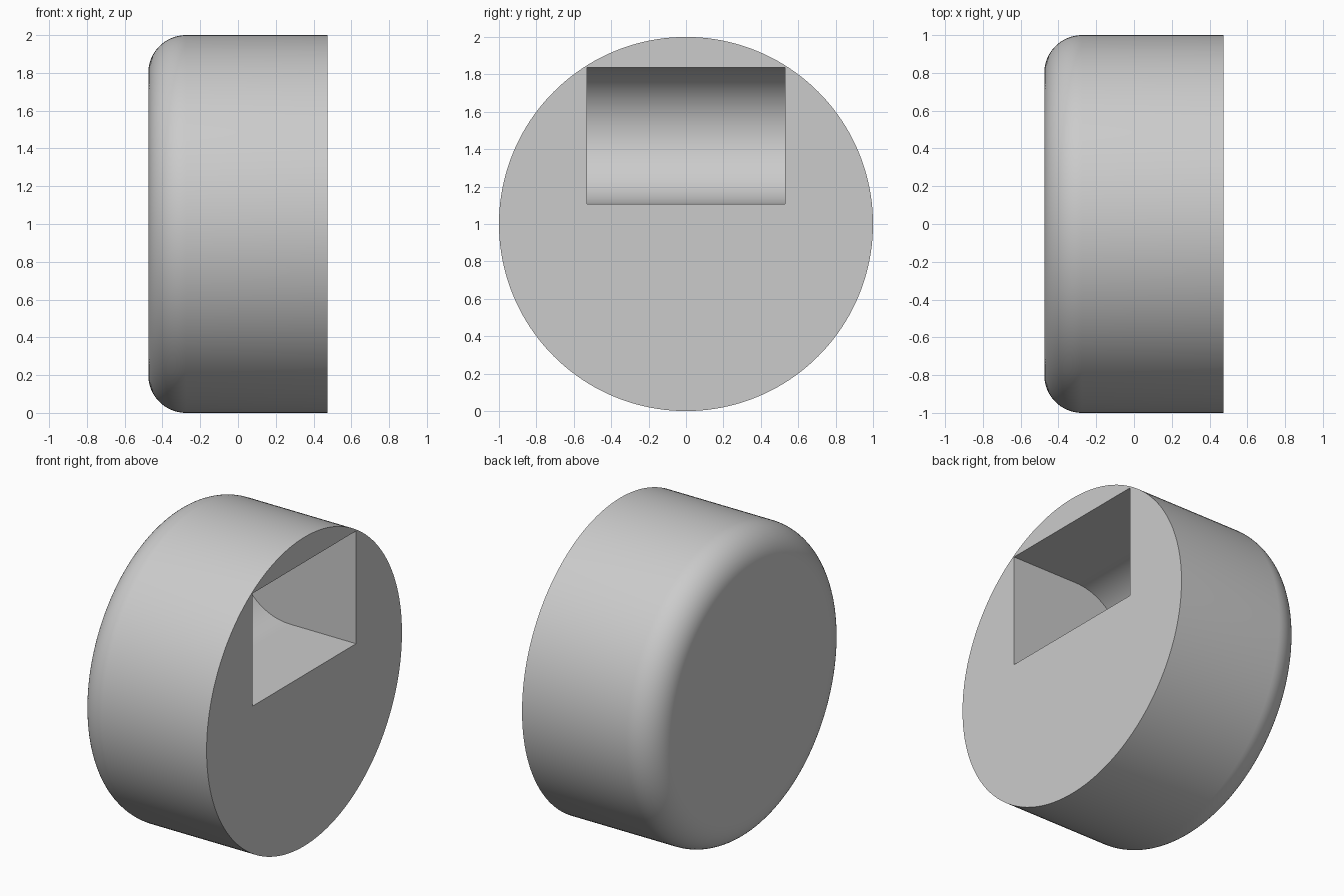
import bpy, bmesh, math

if "Cube" in bpy.data.objects:
    bpy.data.objects.remove(bpy.data.objects["Cube"])

HALF, RAD, FILLET = 0.475, 1.0, 0.2
SEG = 160

grey = bpy.data.materials.new("plain grey")
grey.diffuse_color = (0.6, 0.6, 0.6, 1)
grey.use_nodes = True
grey.node_tree.nodes["Principled BSDF"].inputs["Base Color"].default_value = grey.diffuse_color


def make_object(name, bm):
    bmesh.ops.recalc_face_normals(bm, faces=bm.faces)
    mesh = bpy.data.meshes.new(name)
    bm.to_mesh(mesh)
    bm.free()
    mesh.materials.append(grey)
    obj = bpy.data.objects.new(name, mesh)
    bpy.context.collection.objects.link(obj)
    return obj


def loft(name, rings):
    """Skin a list of closed point loops and cap both ends."""
    bm = bmesh.new()
    loops = [[bm.verts.new(p) for p in ring] for ring in rings]
    n = len(loops[0])
    for a, b in zip(loops, loops[1:]):
        for i in range(n):
            j = (i + 1) % n
            bm.faces.new((a[i], a[j], b[j], b[i]))
    bm.faces.new(loops[0])
    bm.faces.new(loops[-1])
    return make_object(name, bm)


# round body lying along x, with one rounded rim
angles = [math.pi / 2 * k / 16 for k in range(17)]
profile = [(-HALF + FILLET * (1 - math.cos(a)), RAD - FILLET * (1 - math.sin(a)))
           for a in angles] + [(HALF, RAD)]
body = loft("round_body", [
    [(x, r * math.sin(2 * math.pi * i / SEG), 1 + r * math.cos(2 * math.pi * i / SEG))
     for i in range(SEG)] for x, r in profile])

# slot with a half-round back, cut into the flat face
Z0, Z1, W = 1.108, 1.838, 0.53
r, zc = (Z1 - Z0) / 2, (Z0 + Z1) / 2
arc = [math.pi * k / 48 for k in range(49)]
outline = [(0.7, Z1)] + [(-r * math.sin(a), zc + r * math.cos(a)) for a in arc] + [(0.7, Z0)]
cutter = loft("slot_cutter", [[(x, y, z) for x, z in outline] for y in (-W, W)])
cutter.hide_render = True

cut = body.modifiers.new("slot", 'BOOLEAN')
cut.operation = 'DIFFERENCE'
cut.solver = 'EXACT'
cut.object = cutter
bpy.context.view_layer.objects.active = body
body.select_set(True)
cutter.select_set(False)
bpy.ops.object.modifier_apply(modifier=cut.name)
bpy.data.objects.remove(cutter)

bpy.ops.object.shade_smooth_by_angle(angle=math.radians(30))
